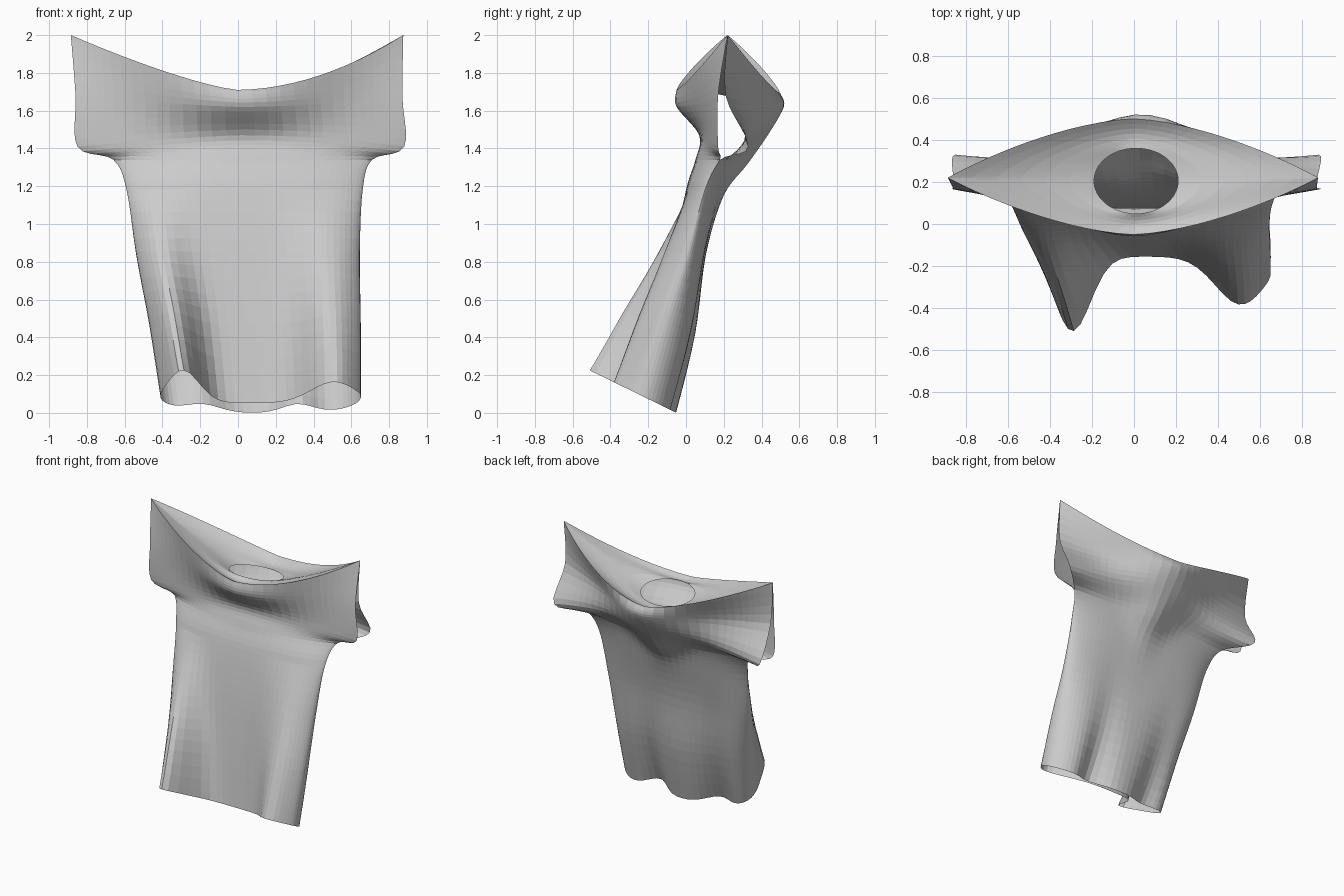
import bpy, bmesh, math

cube = bpy.data.objects.get("Cube")
if cube:
    bpy.data.objects.remove(cube, do_unlink=True)

# One plain cloth colour
cloth = bpy.data.materials.new("light_grey_cloth")
cloth.use_nodes = True
grey = (0.6, 0.6, 0.6, 1)
cloth.diffuse_color = grey
cloth.node_tree.nodes["Principled BSDF"].inputs["Base Color"].default_value = grey

COLUMNS, STEPS = 36, 5

# Cross-sections from the hem to the shoulder ridge:
# left x, right x, side y, front y, back y, front z, back z, side z,
# boxiness, hanging folds, hem tilt, armhole gap, front cowl, back cowl, cowl width
LEVELS = [
    (-.41, .65, -.22, -.155, -.05, 0, 0, 0, 4, 1, .49, 0, 0, 0, .2),
    (-.47, .65, -.11, -.11, .05, .45, .45, .45, 4, .65, .3, 0, 0, 0, .2),
    (-.54, .645, .01, -.06, .105, .85, .85, .85, 4, .28, .1, 0, 0, 0, .2),
    (-.59, .66, .1, 0, .18, 1.18, 1.15, 1.18, 3, 0, 0, 0, 0, .02, .2),
    (-.66, .71, .18, .05, .23, 1.34, 1.32, 1.34, 2.2, 0, 0, 0, 0, .1, .27),
    (-.85, .88, .25, .08, .29, 1.47, 1.48, 1.41, 1.8, 0, 0, .08, .01, .15, .36),
    (-.86, .87, .19, .06, .33, 1.62, 1.62, 1.68, 1.6, 0, 0, .02, .11, .19, .46),
    (-.885, .875, .22, -.05, .5, 1.71, 1.69, 2, 1.6, 0, 0, 0, 0, 0, .5),
]


def blend(a, b, c, d, t):
    """Smooth curve through b and c."""
    return b + .5 * t * (c - a + t * (2 * a - 5 * b + 4 * c - d + t * (3 * (b - c) + d - a)))


def level_at(row):
    """Interpolated cross-section values for one row."""
    i = min(row // STEPS, len(LEVELS) - 2)
    t = row / STEPS - i
    last = len(LEVELS) - 1
    near = [LEVELS[max(0, min(last, i + k))] for k in (-1, 0, 1, 2)]
    return [blend(*values, t) for values in zip(*near)]


def bump(s, centre, width):
    return math.exp(-((s - centre) / width) ** 2)


def point(level, s, front):
    """Point on the front or back panel, s running from -1 to 1 across."""
    xl, xr, ys, yf, yb, zf, zb, zs, power, folds, tilt, gap, cowl_f, cowl_b, width = level
    x = (xl + xr) / 2 + s * (xr - xl) / 2
    edge = abs(s)
    taper = max(0, 1 - s * s) ** .35
    gap, folds = max(0, gap), max(0, folds)
    side = ys - gap if front else ys + gap
    # Rounded sides on the body, pointed ones at the shoulders
    swell = max(0, 1 - edge ** power) ** ((1.5 / power) ** .6)
    y = side + ((yf if front else yb) - side) * swell
    # Neck cowl, two hanging folds in front, two dents behind
    if front:
        y -= cowl_f * taper * bump(s, 0, width)
        y -= folds * taper * (.48 * bump(s, -.81, .24) + .29 * bump(s, .78, .34))
    else:
        y += cowl_b * taper * bump(s, .05, width)
        y -= folds ** 2 * taper * (.1 * bump(s, -.6, .25) + .1 * bump(s, .38, .22))
    middle = zf if front else zb
    z = middle + (zs - middle) * edge ** (1.3 if s < 0 else 1.9)
    z -= max(0, tilt) * (y + .05)
    return x, y, z


def add_sheet(bm, rows):
    grid = [[bm.verts.new(p) for p in row] for row in rows]
    for low, high in zip(grid, grid[1:]):
        for j in range(len(low) - 1):
            bm.faces.new((low[j], low[j + 1], high[j + 1], high[j]))


def finish(bm, name):
    bmesh.ops.remove_doubles(bm, verts=bm.verts, dist=.0005)
    bmesh.ops.recalc_face_normals(bm, faces=bm.faces)
    mesh = bpy.data.meshes.new(name)
    bm.to_mesh(mesh)
    bm.free()
    mesh.materials.append(cloth)
    obj = bpy.data.objects.new(name, mesh)
    bpy.context.collection.objects.link(obj)


across = [math.sin(math.pi * (j / COLUMNS - .5)) for j in range(COLUMNS + 1)]
levels = [level_at(r) for r in range((len(LEVELS) - 1) * STEPS + 1)]

# Front and back panels, welded at the side seams and open at the armholes
bm = bmesh.new()
for front in (True, False):
    add_sheet(bm, [[point(level, s, front) for s in across] for level in levels])
finish(bm, "shirt_body")

# Shallow yoke running from the shoulder ridge in to the neck opening
bm = bmesh.new()
for front in (True, False):
    rows = []
    for k in range(STEPS + 2):
        t = k / (STEPS + 1)
        row = []
        for s in across:
            x, y, z = point(levels[-1], s, front)
            reach = math.sqrt(max(0, 1 - s * s)) * (-1 if front else 1)
            nx, ny, nz = .01 + .2 * s, .205 + .155 * reach, 1.68 - .03 * reach
            sag = .02 * math.sin(math.pi * t)
            row.append((x + (nx - x) * t, y + (ny - y) * t, z + (nz - z) * t - sag))
        rows.append(row)
    add_sheet(bm, rows)
finish(bm, "neck_yoke")
